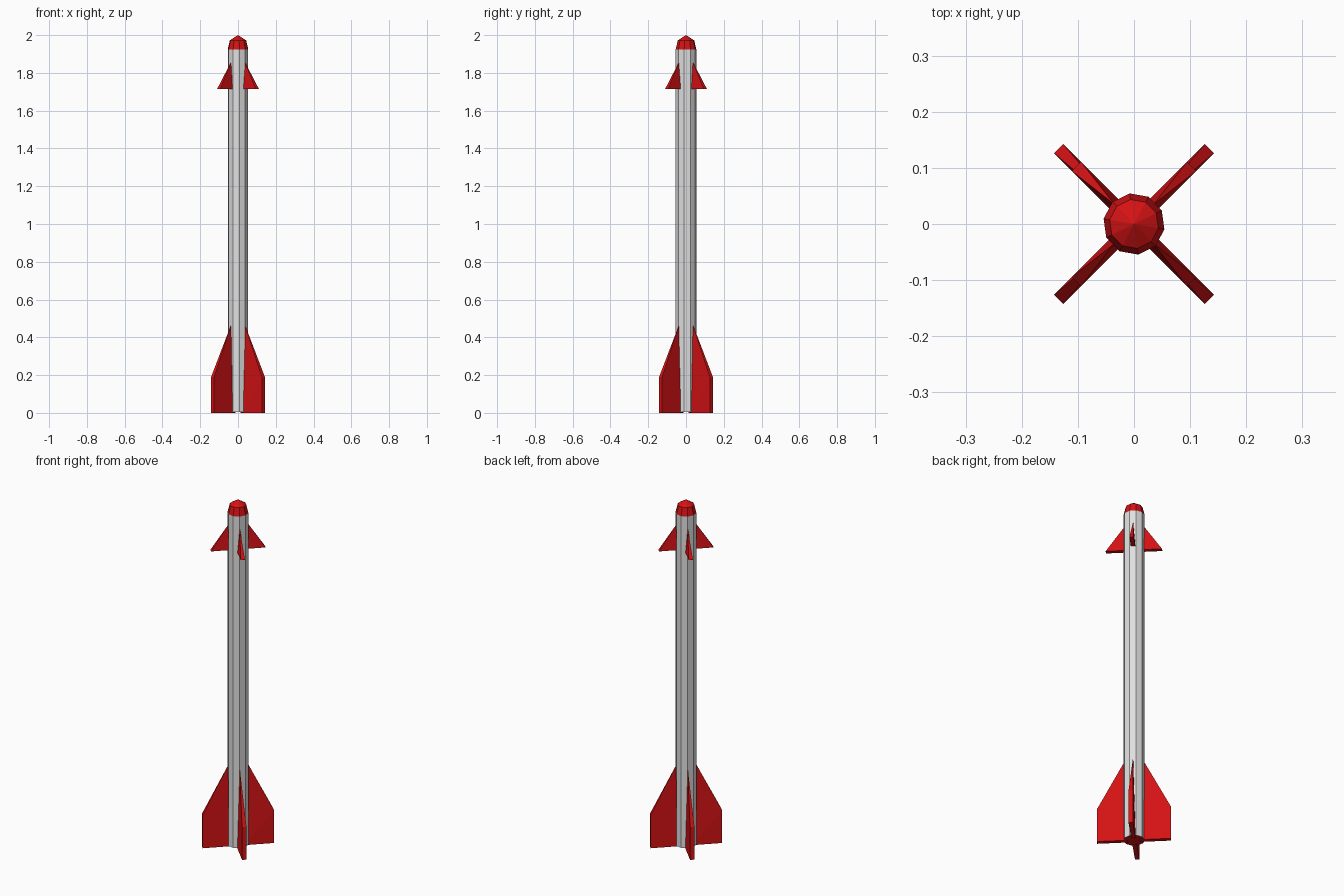
import bpy
import bmesh
from math import sin, cos, radians
from mathutils import Matrix, Vector

old = bpy.data.objects.get("Cube")
if old:
    bpy.data.objects.remove(old, do_unlink=True)

SIDES = 10
TWIST = radians(-10)


def make_material(name, rgb):
    mat = bpy.data.materials.new(name)
    mat.use_nodes = True
    colour = (*rgb, 1.0)
    mat.diffuse_color = colour
    mat.node_tree.nodes["Principled BSDF"].inputs["Base Color"].default_value = colour
    return mat


red = make_material("red", (0.66, 0.006, 0.007))
grey = make_material("light grey", (0.74, 0.74, 0.74))


def finish(bm, name, materials):
    bmesh.ops.recalc_face_normals(bm, faces=bm.faces)
    mesh = bpy.data.meshes.new(name)
    bm.to_mesh(mesh)
    bm.free()
    for mat in materials:
        mesh.materials.append(mat)
    obj = bpy.data.objects.new(name, mesh)
    bpy.context.collection.objects.link(obj)
    return obj


def ring(bm, radius, z):
    angles = [TWIST + radians(360) * i / SIDES for i in range(SIDES)]
    return [bm.verts.new((radius * cos(a), radius * sin(a), z)) for a in angles]


def bridge(bm, low, high):
    for i in range(SIDES):
        j = (i + 1) % SIDES
        bm.faces.new((low[i], low[j], high[j], high[i]))


# Faceted tube with a red base
bm = bmesh.new()
bottom, top = ring(bm, 0.055, 0.004), ring(bm, 0.055, 1.925)
bridge(bm, bottom, top)
base = bm.faces.new(bottom)
base.material_index = 1
finish(bm, "body", [grey, red])

# Blunt two-step nose
bm = bmesh.new()
low, high = ring(bm, 0.055, 1.925), ring(bm, 0.044, 1.972)
bridge(bm, low, high)
tip = bm.verts.new((0, 0, 2.0))
for i in range(SIDES):
    bm.faces.new((high[i], high[(i + 1) % SIDES], tip))
finish(bm, "nose", [red])


def fin(name, angle, span, z_bottom, z_shoulder, z_top, half=0.0115):
    """Wedge fin: full thickness below, closing to a point at the body."""
    points = [(0.05, 0, z_top)]
    for side in (-half, half):
        points += [(0.03, side, z_bottom), (span, side, z_bottom)]
        if z_shoulder > z_bottom:
            points.append((span, side, z_shoulder))
    bm = bmesh.new()
    turn = Matrix.Rotation(angle, 3, "Z")
    for p in points:
        bm.verts.new(turn @ Vector(p))
    bmesh.ops.convex_hull(bm, input=bm.verts)
    bmesh.ops.dissolve_limit(bm, angle_limit=radians(0.1),
                             verts=bm.verts, edges=bm.edges)
    finish(bm, name, [red])


# Four tail fins and four small nose fins on the diagonals
corners = ["back_left", "back_right", "front_right", "front_left"]
for i, corner in enumerate(corners):
    angle = radians(45 + 90 * i)
    fin("tail_fin_" + corner, angle, 0.19, 0.0, 0.19, 0.47)
    fin("nose_fin_" + corner, angle, 0.145, 1.715, 1.715, 1.86)
